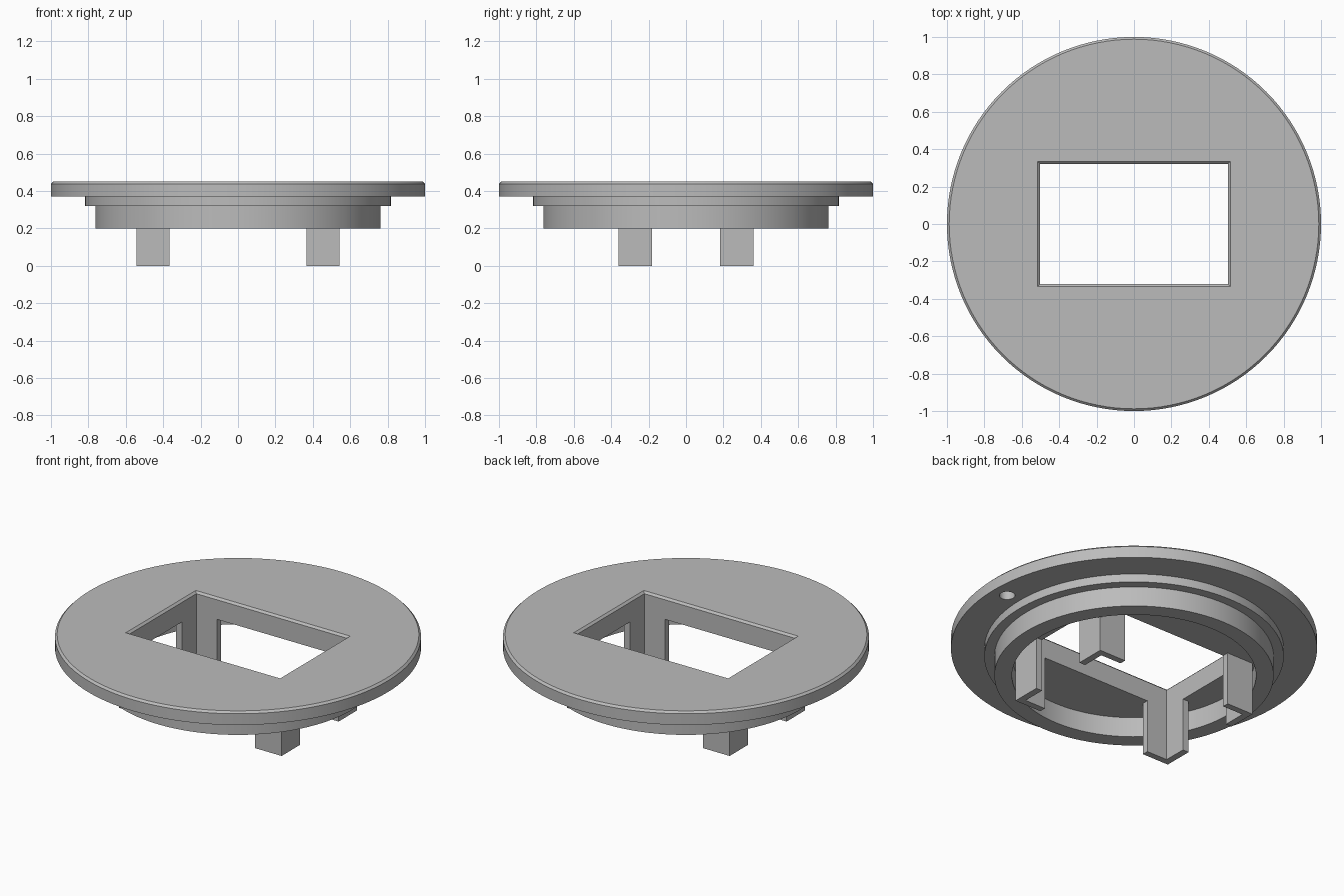
import bpy
import bmesh
import math

cube = bpy.data.objects.get("Cube")
if cube:
    bpy.data.objects.remove(cube, do_unlink=True)

grey = bpy.data.materials.new("plain grey")
grey.use_nodes = True
colour = (0.5, 0.5, 0.5, 1)
grey.diffuse_color = colour
grey.node_tree.nodes["Principled BSDF"].inputs["Base Color"].default_value = colour

SEGMENTS = 128
OPEN_X, OPEN_Y = 0.503, 0.322      # half size of the opening
TOP, CEILING = 0.45, 0.32
CHAMFER = 0.012


def circle(radius, z, n=SEGMENTS, cx=0):
    return [(cx + radius * math.cos(math.tau * i / n),
             radius * math.sin(math.tau * i / n), z) for i in range(n)]


def rectangle(hx, hy, z):
    return [(hx, hy, z), (-hx, hy, z), (-hx, -hy, z), (hx, -hy, z)]


def loft(name, loops):
    """Bridge equal loops in order and cap both ends."""
    bm = bmesh.new()
    rings = [[bm.verts.new(p) for p in loop] for loop in loops]
    n = len(rings[0])
    for a, b in zip(rings, rings[1:]):
        for i in range(n):
            j = (i + 1) % n
            bm.faces.new((a[i], a[j], b[j], b[i]))
    bm.faces.new(rings[0])
    bm.faces.new(rings[-1])
    bmesh.ops.recalc_face_normals(bm, faces=bm.faces)
    mesh = bpy.data.meshes.new(name)
    bm.to_mesh(mesh)
    bm.free()
    mesh.materials.append(grey)
    obj = bpy.data.objects.new(name, mesh)
    bpy.context.collection.objects.link(obj)
    return obj


def activate(obj):
    bpy.ops.object.select_all(action='DESELECT')
    obj.select_set(True)
    bpy.context.view_layer.objects.active = obj


def cut(target, cutter):
    cutter.hide_render = True
    mod = target.modifiers.new("cut", 'BOOLEAN')
    mod.operation = 'DIFFERENCE'
    mod.solver = 'EXACT'
    mod.object = cutter
    activate(target)
    bpy.ops.object.modifier_apply(modifier=mod.name)
    bpy.data.objects.remove(cutter, do_unlink=True)


# Stepped round cover: chamfered flange, step, hollow collar
profile = [(1 - CHAMFER, TOP), (1, TOP - CHAMFER), (1, 0.37), (0.818, 0.37),
           (0.818, 0.32), (0.763, 0.32), (0.763, 0.2), (0.667, 0.2),
           (0.667, CEILING)]
cover = loft("round_cover", [circle(r, z) for r, z in profile])

# Rectangular opening with a chamfered upper rim
wide = 2 * CHAMFER
cut(cover, loft("opening_cutter", [
    rectangle(OPEN_X, OPEN_Y, 0.1),
    rectangle(OPEN_X, OPEN_Y, TOP - CHAMFER),
    rectangle(OPEN_X + wide, OPEN_Y + wide, TOP + CHAMFER)]))

# Blind locating hole under the flange
cut(cover, loft("hole_cutter", [circle(0.043, z, 32, 0.905) for z in (0.34, 0.42)]))
activate(cover)
bpy.ops.object.shade_smooth_by_angle(angle=math.radians(30))

# L-shaped corner posts around the opening
OUT_X, OUT_Y, ARM = 0.543, 0.36, 0.177
corner = [(OPEN_X, OPEN_Y), (OUT_X - ARM, OPEN_Y), (OUT_X - ARM, OUT_Y),
          (OUT_X, OUT_Y), (OUT_X, OUT_Y - ARM), (OPEN_X, OUT_Y - ARM)]
for sx, side in ((1, "left"), (-1, "right")):
    for sy, end in ((-1, "front"), (1, "back")):
        loft(f"{end}_{side}_post",
             [[(sx * x, sy * y, z) for x, y in corner] for z in (0, CEILING)])
